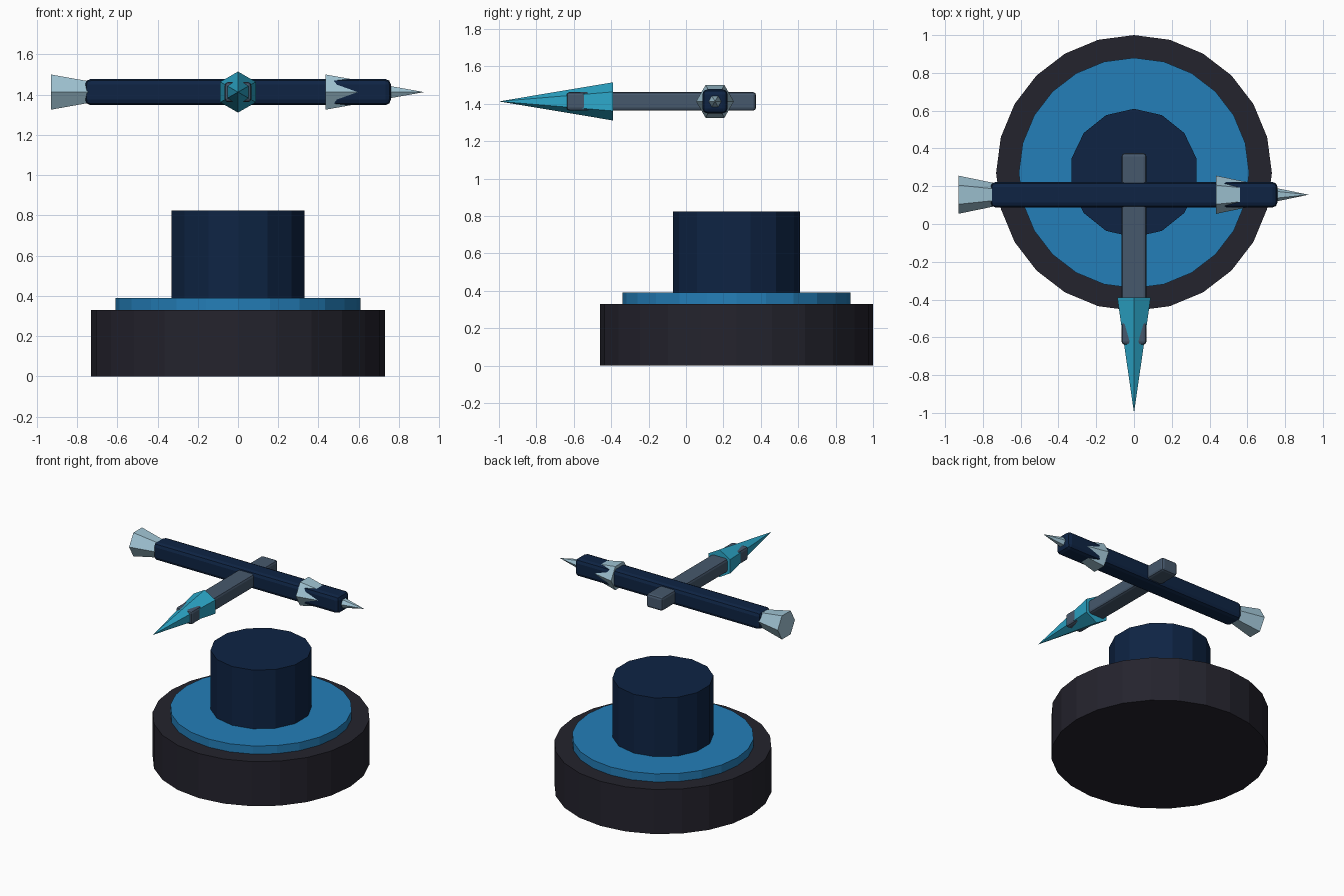
import bpy, bmesh, math
from mathutils import Matrix, Vector

if "Cube" in bpy.data.objects:
    bpy.data.objects.remove(bpy.data.objects["Cube"])


def material(name, rgb):
    # 8-bit sRGB to linear diffuse colour
    m = bpy.data.materials.new(name)
    lin = [(c / 255 / 12.92) if c <= 10 else ((c / 255 + 0.055) / 1.055) ** 2.4 for c in rgb]
    m.diffuse_color = (*lin, 1)
    m.use_nodes = True
    m.node_tree.nodes["Principled BSDF"].inputs["Base Color"].default_value = m.diffuse_color
    return m


charcoal = material("charcoal", (36, 35, 45))
blue = material("mid_blue", (36, 126, 184))
navy = material("navy", (14, 36, 68))
slate = material("slate", (70, 88, 108))
cyan = material("cyan", (44, 168, 202))
pale = material("pale_blue", (160, 196, 212))


def finish(name, bm, mat):
    mesh = bpy.data.meshes.new(name)
    bmesh.ops.recalc_face_normals(bm, faces=bm.faces)
    bm.to_mesh(mesh)
    bm.free()
    mesh.materials.append(mat)
    ob = bpy.data.objects.new(name, mesh)
    bpy.context.collection.objects.link(ob)
    return ob


def disc(name, r, z0, z1, sides, mat):
    # upright cylinder with one vertex pointing to +y
    bm = bmesh.new()
    ring = [bm.verts.new((r * math.sin(a), 0.27 + r * math.cos(a), z0))
            for a in (2 * math.pi * i / sides for i in range(sides))]
    face = bm.faces.new(ring)
    top = bmesh.ops.extrude_face_region(bm, geom=[face])["geom"]
    bmesh.ops.translate(bm, vec=(0, 0, z1 - z0),
                        verts=[v for v in top if isinstance(v, bmesh.types.BMVert)])
    finish(name, bm, mat)


def spike(name, base, tip, up, r, mat):
    # hexagonal cone; one base corner points along "up"
    base, tip, up = Vector(base), Vector(tip), Vector(up)
    side = (tip - base).normalized().cross(up)
    bm = bmesh.new()
    ring = [bm.verts.new(base + r * (math.cos(a) * up + math.sin(a) * side))
            for a in (math.pi * i / 3 for i in range(6))]
    apex = bm.verts.new(tip)
    bm.faces.new(ring)
    for i in range(6):
        bm.faces.new((ring[i], ring[(i + 1) % 6], apex))
    finish(name, bm, mat)


def bar(name, centre, size, bevel, mat):
    bm = bmesh.new()
    bmesh.ops.create_cube(bm, size=1, matrix=Matrix.Translation(centre) @ Matrix.Diagonal((*size, 1)))
    ob = finish(name, bm, mat)
    b = ob.modifiers.new("rounded_edges", 'BEVEL')
    b.width, b.segments = bevel, 2


# Stepped round base
disc("base", 0.73, 0, 0.33, 24, charcoal)
disc("base_plate", 0.61, 0.33, 0.39, 24, blue)
disc("pedestal", 0.34, 0.39, 0.825, 14, navy)

# Floating crossed bars
Z = 1.413
bar("cross_bar", (0, 0.155, Z), (1.52, 0.136, 0.13), 0.028, navy)
bar("long_bar", (0, -0.132, Z), (0.132, 1.014, 0.1), 0.017, slate)

# Pointed ends
spike("front_spike", (0, -0.39, Z), (0, -1.0, Z), (0, 0, 1), 0.102, cyan)
spike("right_spike", (0.435, 0.155, Z), (0.925, 0.155, Z), (0, 1, 0), 0.101, pale)
spike("left_spike", (-0.93, 0.155, Z), (-0.44, 0.155, Z), (0, 1, 0), 0.101, pale)
